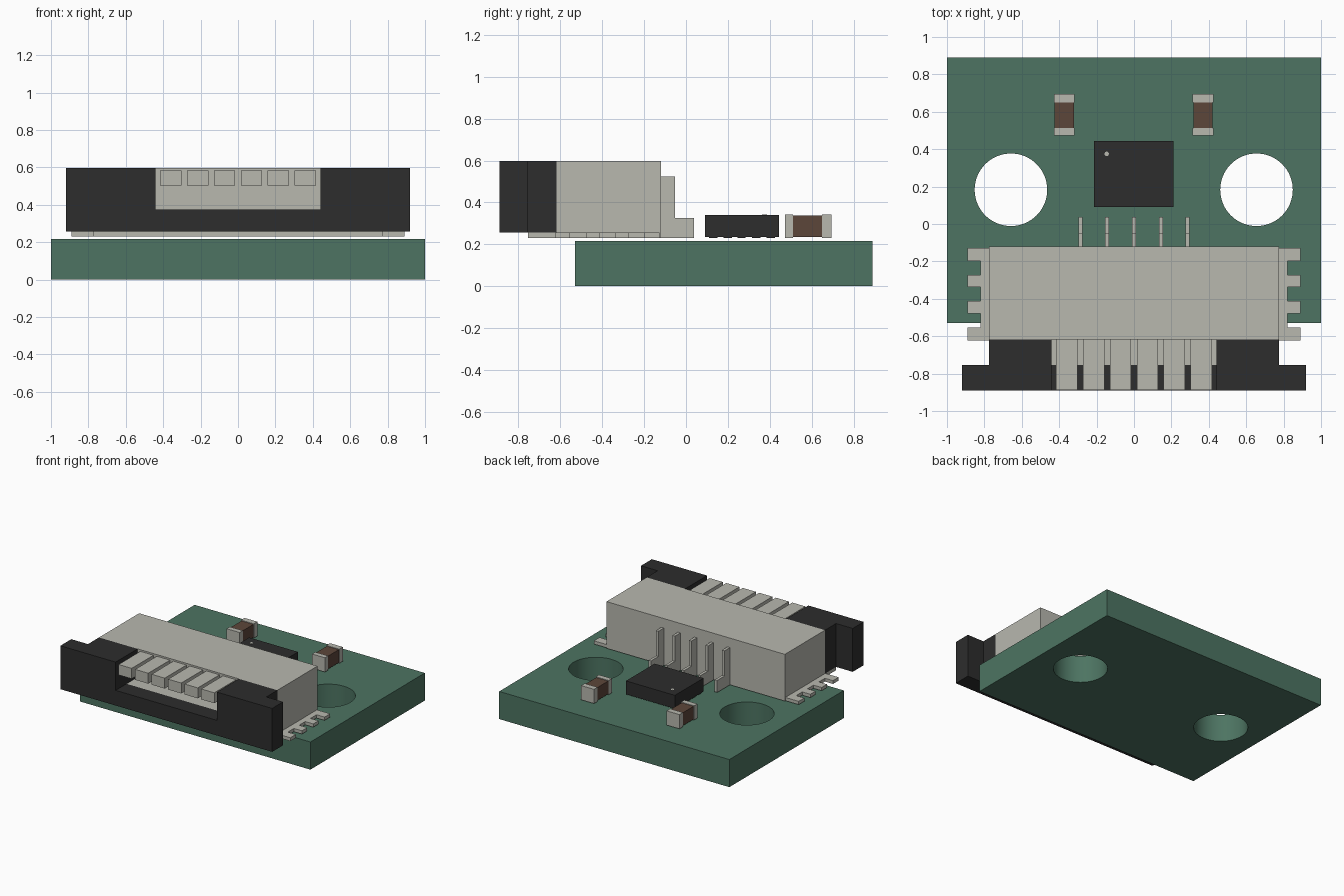
import bpy, bmesh, math

if "Cube" in bpy.data.objects:
    bpy.data.objects.remove(bpy.data.objects["Cube"])


def mat(name, rgb):
    m = bpy.data.materials.new(name)
    m.diffuse_color = (*rgb, 1)
    m.use_nodes = True
    m.node_tree.nodes["Principled BSDF"].inputs["Base Color"].default_value = m.diffuse_color
    return m


GREEN = mat("board green", (0.074, 0.175, 0.122))
LIGHT = mat("pale metal", (0.48, 0.48, 0.43))
BLACK = mat("black plastic", (0.026, 0.026, 0.026))
BROWN = mat("ceramic brown", (0.107, 0.061, 0.042))


def finish(name, bm, material):
    bmesh.ops.recalc_face_normals(bm, faces=bm.faces)
    me = bpy.data.meshes.new(name)
    bm.to_mesh(me)
    bm.free()
    me.materials.append(material)
    ob = bpy.data.objects.new(name, me)
    bpy.context.collection.objects.link(ob)
    return ob


def box(name, x0, x1, y0, y1, z0, z1, material):
    bm = bmesh.new()
    bmesh.ops.create_cube(bm, size=1)
    for v in bm.verts:
        v.co = (x1 if v.co.x > 0 else x0, y1 if v.co.y > 0 else y0,
                z1 if v.co.z > 0 else z0)
    return finish(name, bm, material)


def prism(name, pts, axis, a, b, material):
    """Extrude a 2D outline along z (points are x, y) or x (points are y, z)."""
    place = (lambda p, t: (p[0], p[1], t)) if axis == "z" else (lambda p, t: (t, p[0], p[1]))
    bm = bmesh.new()
    lo = [bm.verts.new(place(p, a)) for p in pts]
    hi = [bm.verts.new(place(p, b)) for p in pts]
    bm.faces.new(lo)
    bm.faces.new(hi)
    for i in range(len(pts)):
        j = (i + 1) % len(pts)
        bm.faces.new((lo[i], lo[j], hi[j], hi[i]))
    return finish(name, bm, material)


def cylinder(name, x, y, z0, z1, r, n, material):
    pts = [(x + r * math.cos(2 * math.pi * i / n), y + r * math.sin(2 * math.pi * i / n))
           for i in range(n)]
    return prism(name, pts, "z", z0, z1, material)


# circuit board with two mounting holes
board = box("board", -1, 1, -0.53, 0.89, 0, 0.217, GREEN)
for x in (-0.658, 0.655):
    cutter = cylinder("hole_cutter", x, 0.183, -0.1, 0.4, 0.194, 64, GREEN)
    cutter.hide_render = True
    cutter.hide_viewport = True
    mod = board.modifiers.new("hole", "BOOLEAN")
    mod.object = cutter
    mod.solver = "EXACT"
bpy.context.view_layer.objects.active = board
board.select_set(True)
for mod in list(board.modifiers):
    bpy.ops.object.modifier_apply(modifier=mod.name)
for ob in [o for o in bpy.data.objects if o.name.startswith("hole_cutter")]:
    bpy.data.objects.remove(ob)
bpy.ops.object.shade_smooth_by_angle(angle=math.radians(30))

# connector housing, its base plate and the slot floor
box("connector_body", -0.775, 0.775, -0.618, -0.12, 0.23, 0.597, LIGHT)
box("connector_base", -0.775, 0.775, -0.755, -0.618, 0.23, 0.256, LIGHT)
box("slot_floor", -0.44, 0.44, -0.755, -0.618, 0.256, 0.375, LIGHT)

# black latch: low bar in the middle, stepped block at each end
box("latch_bar", -0.44, 0.44, -0.89, -0.755, 0.256, 0.375, BLACK)
for s, side in ((-1, "left"), (1, "right")):
    outline = [(0.44, -0.89), (0.92, -0.89), (0.92, -0.755),
               (0.775, -0.755), (0.775, -0.618), (0.44, -0.618)]
    prism("latch_" + side, [(s * x, y) for x, y in outline], "z", 0.256, 0.597, BLACK)
    # comb-shaped solder tab: spine with four teeth
    comb = [(0.775, -0.62)]
    for y0, y1 in ((-0.622, -0.553), (-0.478, -0.412), (-0.337, -0.272), (-0.197, -0.127)):
        comb += [(0.82, y0), (0.89, y0), (0.89, y1), (0.82, y1)]
    comb += [(0.775, -0.127)]
    comb[0] = (0.775, -0.622)
    prism("solder_tab_" + side, [(s * x, y) for x, y in comb], "z", 0.23, 0.256, LIGHT)

# six contact fingers in the slot
for i in range(6):
    x = (i - 2.5) * 0.1435
    box("contact_finger", x - 0.057, x + 0.057, -0.888, -0.617, 0.502, 0.584, LIGHT)

# five stepped pins behind the housing
step = [(-0.121, 0.23), (0.038, 0.23), (0.038, 0.325),
        (-0.052, 0.325), (-0.052, 0.523), (-0.121, 0.523)]
for i in range(5):
    x = (i - 2) * 0.1435
    prism("connector_pin", step, "x", x - 0.011, x + 0.011, LIGHT)

# chip with its marker dot and underside pads
box("chip", -0.215, 0.21, 0.09, 0.445, 0.236, 0.341, BLACK)
cylinder("chip_dot", -0.146, 0.375, 0.339, 0.343, 0.012, 16, LIGHT)
for y in (0.13, 0.20, 0.265, 0.335, 0.405):
    for x0, x1 in ((-0.21, -0.12), (0.115, 0.205)):
        box("chip_pad", x0, x1, y - 0.02, y + 0.02, 0.229, 0.237, BLACK)

# two capacitors with metal end caps
for x in (-0.373, 0.369):
    box("capacitor_body", x - 0.052, x + 0.052, 0.512, 0.65, 0.235, 0.337, BROWN)
    for y0, y1 in ((0.472, 0.512), (0.65, 0.694)):
        box("capacitor_cap", x - 0.056, x + 0.056, y0, y1, 0.23, 0.342, LIGHT)
